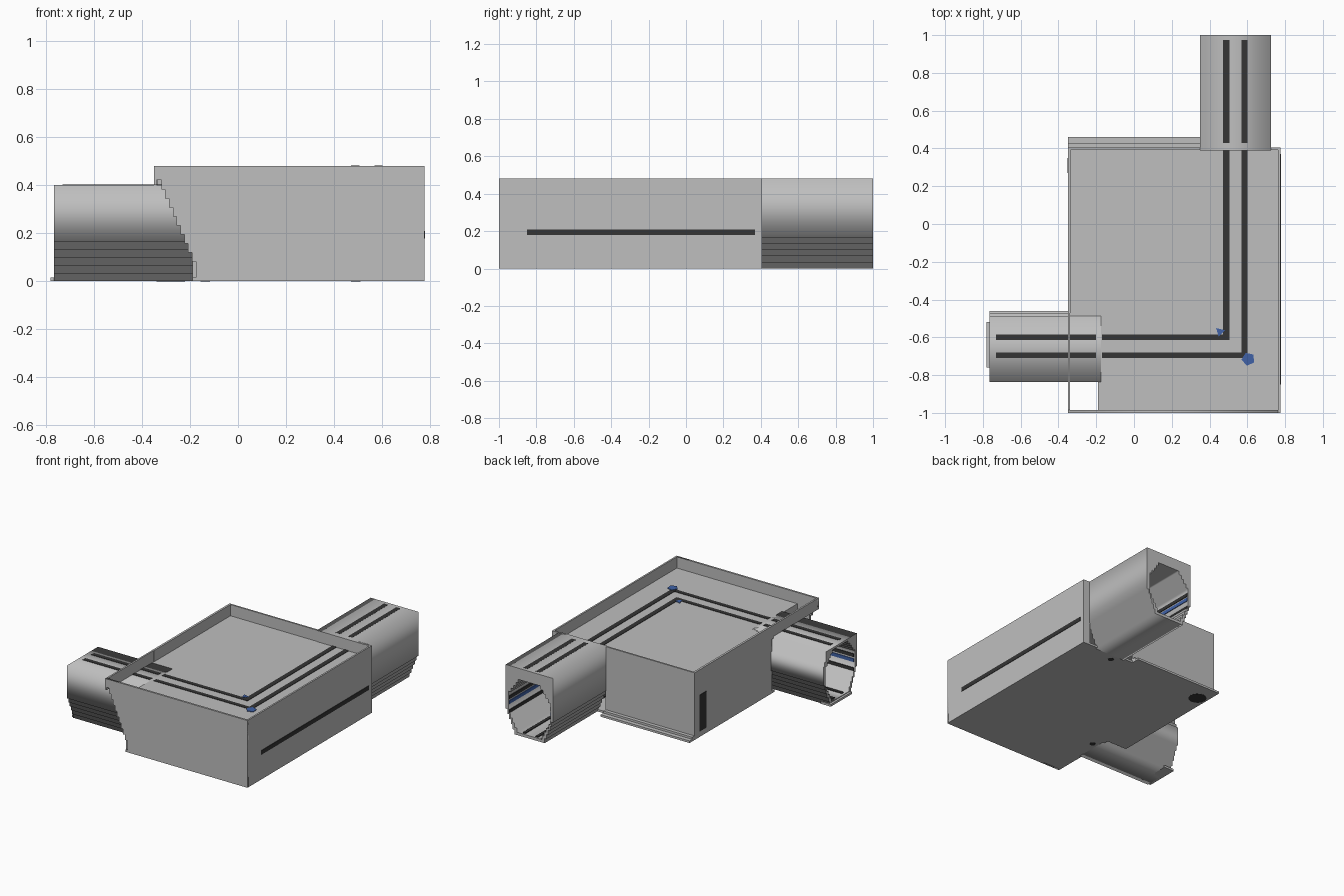
import bpy, bmesh, math
from mathutils import Vector

if "Cube" in bpy.data.objects:
    bpy.data.objects.remove(bpy.data.objects["Cube"], do_unlink=True)


def material(name, rgb):
    m = bpy.data.materials.new(name)
    m.use_nodes = True
    m.diffuse_color = (*rgb, 1)
    m.node_tree.nodes["Principled BSDF"].inputs["Base Color"].default_value = (*rgb, 1)
    return m


GREY = material("light grey", (0.52, 0.52, 0.52))
DARK = material("dark grey", (0.035, 0.035, 0.035))
BLUE = material("blue", (0.05, 0.12, 0.38))


def finish(name, bm, mat):
    bmesh.ops.recalc_face_normals(bm, faces=bm.faces)
    me = bpy.data.meshes.new(name)
    bm.to_mesh(me)
    bm.free()
    me.materials.append(mat)
    ob = bpy.data.objects.new(name, me)
    bpy.context.collection.objects.link(ob)
    return ob


def box(name, x, y, z, mat=GREY):
    """Box from (min, max) ranges."""
    bm = bmesh.new()
    bmesh.ops.create_cube(bm, size=1)
    for v in bm.verts:
        v.co = Vector(r[0] if c < 0 else r[1] for c, r in zip(v.co, (x, y, z)))
    return finish(name, bm, mat)


def disc(name, x, y, z, r, sides=16, mat=DARK, turn=0.0):
    bm = bmesh.new()
    bmesh.ops.create_cone(bm, cap_ends=True, segments=sides, radius1=r, radius2=r, depth=0.004)
    ob = finish(name, bm, mat)
    ob.location = (x, y, z)
    ob.rotation_euler.z = turn
    return ob


def prism(name, loops, length, loc, rot):
    """Extrude flat outlines; the second outline is a hole."""
    cu = bpy.data.curves.new(name, 'CURVE')
    cu.dimensions = '2D'
    cu.fill_mode = 'BOTH'
    cu.extrude = length / 2
    for pts in loops:
        s = cu.splines.new('POLY')
        s.points.add(len(pts) - 1)
        for p, (u, v) in zip(s.points, pts):
            p.co = (u, v, 0, 1)
        s.use_cyclic_u = True
    ob = bpy.data.objects.new(name, cu)
    bpy.context.collection.objects.link(ob)
    ob.location, ob.rotation_euler = loc, rot
    cu.materials.append(GREY)
    bpy.ops.object.select_all(action='DESELECT')
    ob.select_set(True)
    bpy.context.view_layer.objects.active = ob
    bpy.ops.object.convert(target='MESH')
    return ob


def stairs(a, b, n):
    """Staircase between two points, rising first and then stepping across."""
    pts = [a]
    for i in range(1, n + 1):
        u = a[0] + (b[0] - a[0]) * i / n
        v = a[1] + (b[1] - a[1]) * i / n
        pts += [(pts[-1][0], v), (u, v)]
    return pts


def mirrored(half):
    return half + [(-u, v) for u, v in reversed(half)]


Q = math.pi / 2
lower = stairs((0.12, 0), (0.188, 0.165), 5)


def bore(top):
    return mirrored(stairs((0.10, 0.02), (0.165, 0.14), 4)
                    + stairs((0.165, 0.27), (0.07, top), 5))


# Rear tunnel, running along y
prism("rear_tunnel", [mirrored(lower + [(0.188, 0.48)]), bore(0.40)],
      0.61, (0.537, 0.695, 0), (Q, 0, 0))
# Side tunnel, running along x, with a narrower upper shoulder
right = lower + [(0.188, 0.30), (0.175, 0.30), (0.175, 0.33), (0.16, 0.33), (0.16, 0.40)]
left = [(-u, v) for u, v in reversed(lower + [(0.188, 0.40)])]
prism("side_tunnel", [right + left, bore(0.385)],
      0.59, (-0.47, -0.648, 0), (Q, 0, Q))
box("side_tunnel_lip", (-0.78, -0.7), (-0.76, -0.52), (0, 0.015))

# Hollow main body: bottom, deck and side walls
for name, z in (("bottom", (0, 0.015)), ("deck", (0.385, 0.40))):
    box(name + "_main", (-0.19, 0.775), (-1, 0.405), z)
    box(name + "_corner", (-0.35, -0.19), (-0.50, 0.405), z)
box("left_wall", (0.763, 0.775), (-1, 0.405), (0, 0.48))
box("right_wall", (-0.35, -0.335), (-0.47, 0.405), (0, 0.48))
box("right_front_wall", (-0.19, -0.175), (-0.99, -0.83), (0, 0.40))
box("back_wall", (-0.35, 0.352), (0.392, 0.405), (0, 0.40))
box("back_wall_end", (0.722, 0.775), (0.392, 0.405), (0, 0.40))
# Front wall with a stepped bracket edge under the overhanging rim
edge = [(-0.19, 0), (-0.19, 0.015), (-0.175, 0.015)] + stairs((-0.175, 0.045), (-0.335, 0.42), 10)
prism("front_wall", [edge + [(-0.35, 0.42), (-0.35, 0.48), (0.775, 0.48), (0.775, 0)]],
      0.014, (0, -0.993, 0), (Q, 0, 0))
# Rim around the deck
box("rim_right", (-0.35, -0.338), (-1, 0.405), (0.40, 0.48))
box("rim_back", (-0.35, 0.775), (0.393, 0.405), (0.40, 0.48))
# Stepped flange along the foot of the back wall
box("back_flange_low", (-0.35, 0.352), (0.40, 0.46), (0, 0.015))
box("back_flange_high", (-0.35, 0.352), (0.40, 0.43), (0.015, 0.03))

# Dark track strips on the deck and on the tunnel roofs
for i, (x, y) in enumerate(((0.488, -0.60), (0.585, -0.695))):
    box(f"deck_strip_y_{i}", (x - 0.017, x + 0.017), (y - 0.015, 0.392), (0.40, 0.403), DARK)
    box(f"deck_strip_x_{i}", (-0.17, x + 0.017), (y - 0.015, y + 0.015), (0.40, 0.4025), DARK)
    box(f"rear_roof_strip_{i}", (x - 0.017, x + 0.017), (0.43, 0.975), (0.478, 0.48), DARK).location.z = 0.0008
    box(f"side_roof_strip_{i}", (-0.73, -0.20), (y - 0.015, y + 0.015), (0.40, 0.4025), DARK)

# Blue corner marks
disc("corner_mark_inner", 0.455, -0.57, 0.403, 0.028, 3, BLUE, 0.8)
disc("corner_mark_outer", 0.605, -0.715, 0.404, 0.036, 5, BLUE, 0.4)

# Dark slit on the left wall, patch on the right wall, spots underneath
box("left_wall_slit", (0.774, 0.778), (-0.85, 0.37), (0.178, 0.208), DARK)
box("right_wall_patch", (-0.353, -0.349), (0.27, 0.35), (0.04, 0.30), DARK)
for i, (x, y, r) in enumerate(((-0.28, 0.32, 0.06), (0.49, 0.345, 0.02), (-0.137, -0.59, 0.02))):
    disc(f"bottom_spot_{i}", x, y, 0.001, r)

# Strips lining the tunnel walls
for s in (-1, 1):
    side = "left" if s > 0 else "right"
    for z, mat, kind in ((0.15, DARK, "dark"), (0.215, BLUE, "blue"), (0.25, DARK, "upper")):
        h = 0.012
        xs = sorted((0.537 + s * 0.160, 0.537 + s * 0.166))
        ys = sorted((-0.648 + s * 0.160, -0.648 + s * 0.166))
        box(f"rear_bore_{kind}_{side}", xs, (0.42, 0.995), (z - h, z + h), mat)
        box(f"side_bore_{kind}_{side}", (-0.76, -0.2), ys, (z - h, z + h), mat)
    box(f"rear_bore_rail_{side}", sorted((0.537 + s * 0.04, 0.537 + s * 0.06)),
        (-0.6, 0.99), (0.018, 0.026), DARK)
    box(f"side_bore_rail_{side}", (-0.75, 0.5),
        sorted((-0.648 + s * 0.04, -0.648 + s * 0.06)), (0.018, 0.026), DARK)
